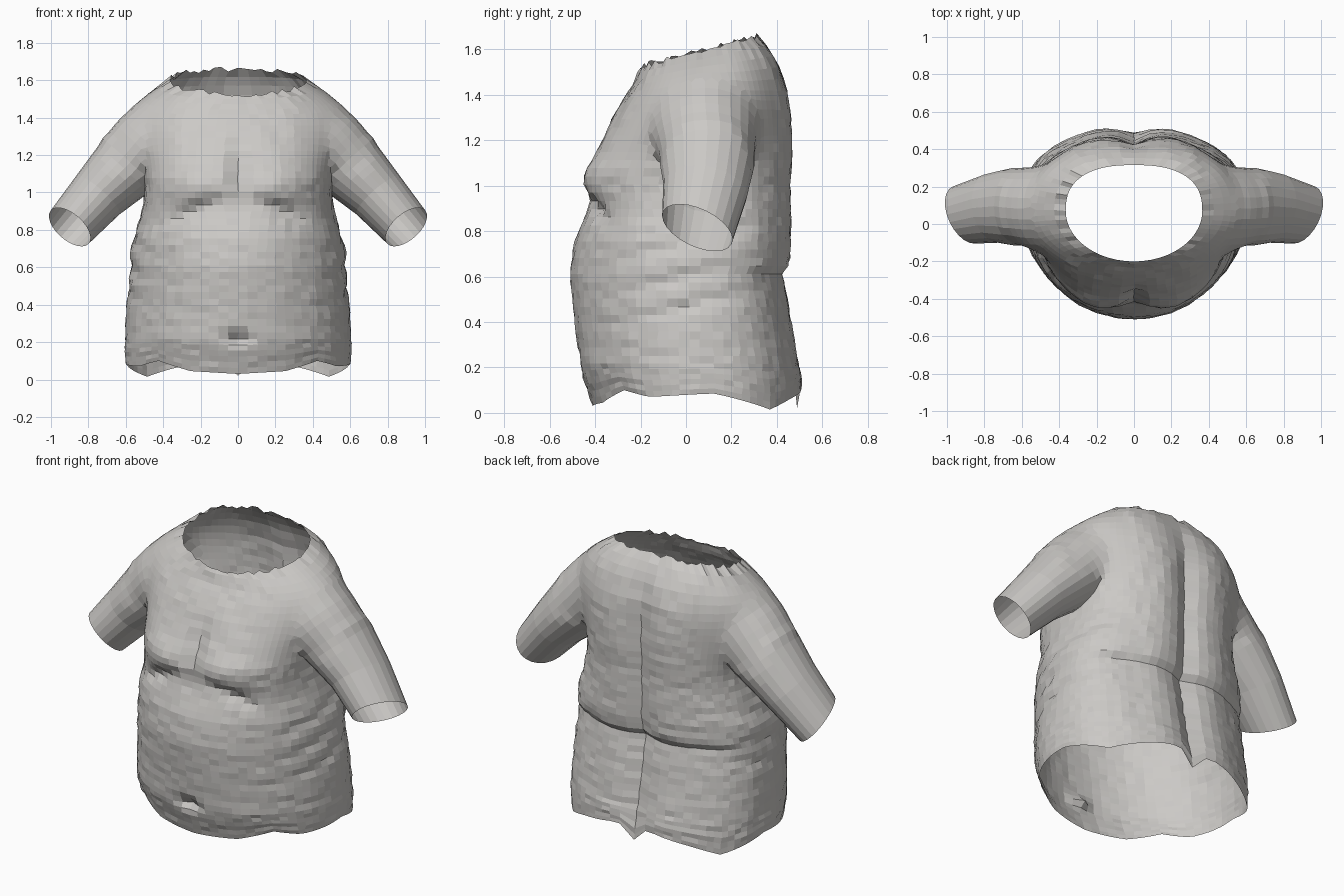
import bpy, bmesh, math, random
from mathutils import Vector

random.seed(4)
if "Cube" in bpy.data.objects:
    bpy.data.objects.remove(bpy.data.objects["Cube"])

skin = bpy.data.materials.new("warm grey")
skin.use_nodes = True
skin.diffuse_color = (0.6, 0.585, 0.565, 1)
skin.node_tree.nodes["Principled BSDF"].inputs["Base Color"].default_value = skin.diffuse_color


def lerp_keys(keys, t):
    """Linear interpolation in rows of (t, value, ...)."""
    if t <= keys[0][0]:
        return keys[0][1:]
    for a, b in zip(keys, keys[1:]):
        if t <= b[0]:
            f = (t - a[0]) / (b[0] - a[0])
            return [p + (q - p) * f for p, q in zip(a[1:], b[1:])]
    return keys[-1][1:]


def bump(x, centre, width):
    return math.exp(-((x - centre) / width) ** 2)


def loft(name, rings):
    """Closed tube through rings; end caps get the second slot so they can be opened later."""
    bm = bmesh.new()
    loops = [[bm.verts.new(p) for p in ring] for ring in rings]
    n = len(loops[0])
    for a, b in zip(loops, loops[1:]):
        for i in range(n):
            j = (i + 1) % n
            bm.faces.new((a[i], a[j], b[j], b[i]))
    for loop in (loops[0], loops[-1]):
        hub = bm.verts.new(sum((v.co for v in loop), Vector()) / n)
        for i in range(n):
            bm.faces.new((loop[i], loop[(i + 1) % n], hub)).material_index = 1
    bmesh.ops.recalc_face_normals(bm, faces=bm.faces)
    mesh = bpy.data.meshes.new(name)
    bm.to_mesh(mesh)
    bm.free()
    mesh.materials.append(skin)
    mesh.materials.append(skin)
    obj = bpy.data.objects.new(name, mesh)
    bpy.context.collection.objects.link(obj)
    return obj


# Torso profile: height, half width, front y, back y, tilt to the neck, front squareness
PROFILE = [
    (0.0, 0.60, -0.41, 0.50, 0, 2), (0.1, 0.605, -0.44, 0.50, 0, 2),
    (0.2, 0.605, -0.47, 0.49, 0, 2), (0.4, 0.595, -0.49, 0.455, 0, 2),
    (0.6, 0.58, -0.51, 0.42, 0, 2), (0.66, 0.58, -0.505, 0.45, 0, 2),
    (0.75, 0.565, -0.49, 0.455, 0, 2.1), (0.85, 0.53, -0.45, 0.455, 0, 2.3),
    (0.92, 0.51, -0.42, 0.455, 0, 2.6), (1.0, 0.50, -0.415, 0.455, 0, 2.8),
    (1.1, 0.51, -0.40, 0.46, 0, 2.7), (1.2, 0.53, -0.37, 0.46, 0, 2.5),
    (1.3, 0.55, -0.325, 0.455, 0, 2.3), (1.4, 0.565, -0.27, 0.44, 0.04, 2.2),
    (1.47, 0.545, -0.235, 0.41, 0.12, 2.1), (1.53, 0.475, -0.215, 0.37, 0.19, 2),
    (1.58, 0.365, -0.20, 0.315, 0.26, 2),
]
# Hem height by angle from the front (0) to the back (180)
HEM = [(0, 0.03), (25, 0.045), (45, 0.1), (62, 0.07), (95, 0.085),
       (130, 0.015), (150, 0.06), (170, 0.1), (176, 0.1), (180, 0.02)]
SEGS, ROWS, TOP = 72, 44, 1.58


def torso_point(level, i):
    hw, front, back, tilt, square = lerp_keys(PROFILE, level)
    a = 2 * math.pi * i / SEGS
    s, c = math.sin(a), math.cos(a)
    ymid = 0.06 + 0.01 * level / TOP
    power = 2 / square if c > 0 else 2 / 2.5
    x = hw * math.copysign(abs(s) ** power, s)
    depth = (ymid - front) if c > 0 else (back - ymid)
    y = ymid - depth * math.copysign(abs(c) ** power, c)
    z = level
    ax = abs(x)
    if c > 0:
        # Chest mounds, cleavage, slanted folds below the chest and navel
        y -= 0.05 * bump(ax, 0.2, 0.17) * bump(level, 1.04, 0.10)
        y += 0.03 * bump(ax, 0, 0.035) * bump(level, 1.13, 0.13)
        y += 0.035 * bump(ax, 0.25, 0.12) * bump(level, 1.0 - 0.4 * ax, 0.035)
        y += 0.06 * bump(ax, 0, 0.06) * bump(level, 0.22, 0.035)
    else:
        # Spine groove fading out at the neck, and waist crease
        y -= 0.04 * bump(ax, 0, 0.06) * max(0, min(1, (1.55 - level) / 0.3, 0.3 + level * 3))
        y += 0.015 * bump(ax, 0.2, 0.12) * min(1, (TOP - level) / 0.2)
        y -= 0.012 * abs(c) * bump(level, 0.61, 0.025)
    # Slanted rolls on the flanks
    rolls = sum(bump(level - 0.25 * y, h, 0.03) for h in (0.47, 0.6, 0.75))
    x *= 1 - 0.025 * abs(s) ** 4 * rolls
    z += tilt * y
    if level < 0.22:
        degrees = math.degrees(math.acos(max(-1, min(1, c))))
        hem = lerp_keys(HEM, degrees)[0]
        z = hem + (0.22 - hem) * level / 0.22
    if level == TOP:
        z += random.uniform(-0.016, 0.012)
    jitter = 0.004 if 0 < level < TOP else 0
    return Vector((x + random.uniform(-jitter, jitter), y + random.uniform(-jitter, jitter), z))


levels = [TOP * r / ROWS for r in range(ROWS)] + [TOP]
torso = loft("torso", [[torso_point(l, i) for i in range(SEGS)] for l in levels])

# Arm path: t, centre x y z, half thickness, half depth
ARM = [(0, 0.27, 0.09, 1.37, 0.235, 0.21), (1, 0.47, 0.08, 1.265, 0.235, 0.245),
       (2, 0.61, 0.095, 1.125, 0.185, 0.215), (3, 0.75, 0.085, 0.985, 0.155, 0.185),
       (4, 0.90, 0.05, 0.815, 0.135, 0.155)]


def arm_ring(t, side):
    x, y, z, thick, deep = lerp_keys(ARM, t)
    along = Vector((0.66, 0, -0.75))
    across = Vector((0.75, 0, 0.66))
    ring = []
    for i in range(24):
        a = 2 * math.pi * i / 24
        p = Vector((x, y, z)) + across * thick * math.cos(a) + Vector((0, deep * math.sin(a), 0))
        # The cuff is cut higher at the front
        p += along * 0.07 * math.sin(a) * max(0, t - 2) / 2
        ring.append(Vector((p.x * side, p.y, p.z)))
    return ring


arms = [loft(name, [arm_ring(k * 0.25, side) for k in range(17)])
        for name, side in (("left_arm", 1), ("right_arm", -1))]

# Join the arms to the torso
bpy.context.view_layer.objects.active = torso
for arm in arms:
    mod = torso.modifiers.new("join", "BOOLEAN")
    mod.operation = "UNION"
    mod.solver = "EXACT"
    mod.object = arm
    bpy.ops.object.modifier_apply(modifier=mod.name)
    bpy.data.objects.remove(arm)

# Open the neck, hem and cuffs, then soften the shoulder seams
bm = bmesh.new()
bm.from_mesh(torso.data)
bmesh.ops.delete(bm, geom=[f for f in bm.faces if f.material_index == 1], context="FACES")
bmesh.ops.remove_doubles(bm, verts=bm.verts, dist=0.01)
seam = [v for v in bm.verts if 0.34 < abs(v.co.x) < 0.7 and v.co.z > 1.1 and not v.is_boundary]
for _ in range(8):
    bmesh.ops.smooth_vert(bm, verts=seam, factor=0.5, use_axis_x=True, use_axis_y=True, use_axis_z=True)
bm.to_mesh(torso.data)
bm.free()
torso.data.materials.pop(index=1)
